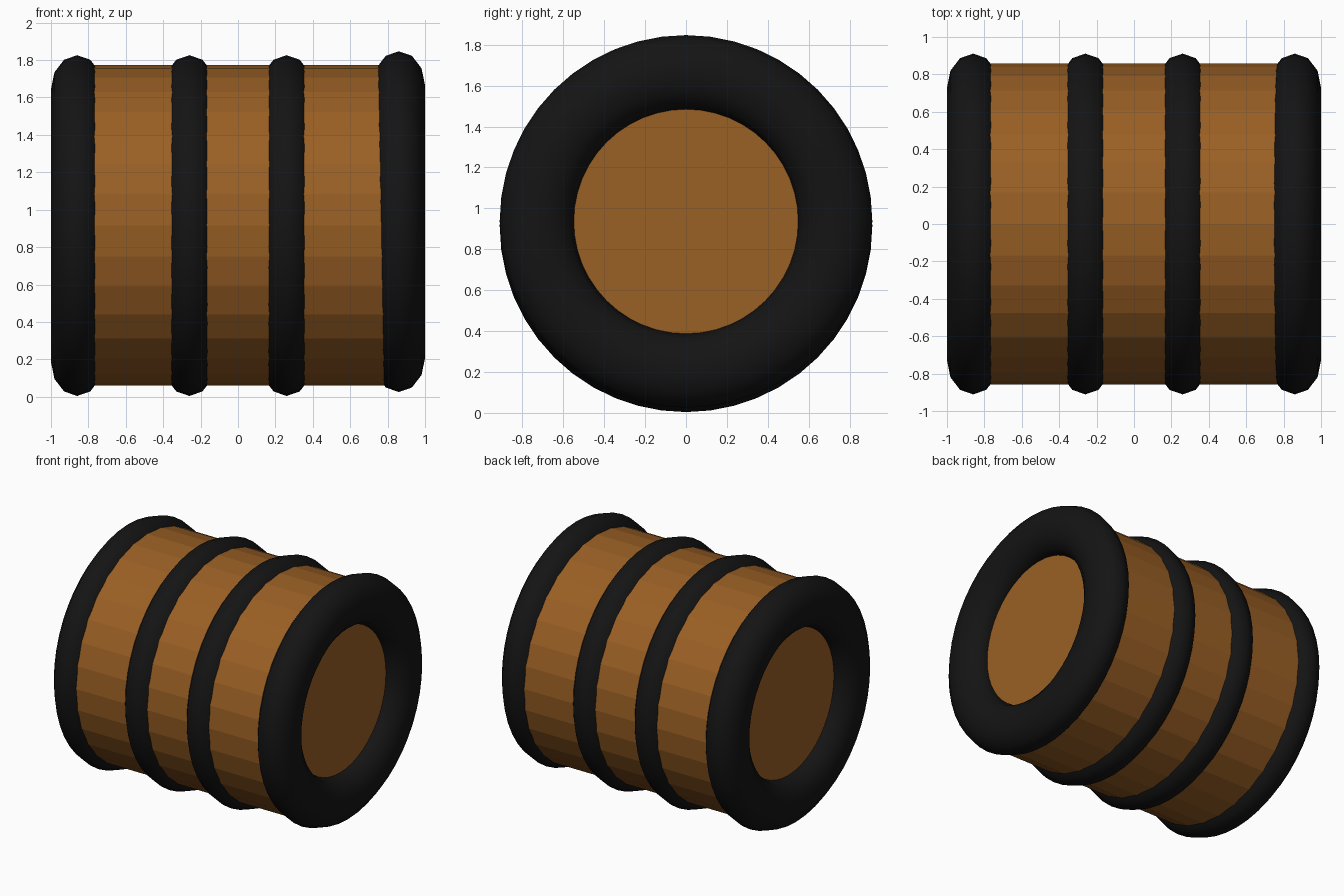
import bpy
from math import pi

if "Cube" in bpy.data.objects:
    bpy.data.objects.remove(bpy.data.objects["Cube"])


def material(name, color):
    m = bpy.data.materials.new(name)
    m.diffuse_color = color
    m.use_nodes = True
    m.node_tree.nodes["Principled BSDF"].inputs["Base Color"].default_value = m.diffuse_color
    return m


wood = material("wood_brown", (0.32, 0.115, 0.018, 1))
rubber = material("rubber_black", (0.007, 0.007, 0.007, 1))

# Barrel body lying along x, flat faceted sides
bpy.ops.mesh.primitive_cylinder_add(vertices=32, radius=0.857, depth=1.73,
                                    location=(0, 0, 0.916), rotation=(0, pi / 2, 0))
body = bpy.context.object
body.name = "barrel_body"
body.data.materials.append(wood)


# Thick hoop, slightly squashed along the barrel axis
def hoop(name, x, z):
    bpy.ops.mesh.primitive_torus_add(major_segments=48, minor_segments=12,
                                     major_radius=0.729, minor_radius=0.182,
                                     location=(x, 0, z), rotation=(0, pi / 2, 0))
    ob = bpy.context.object
    ob.name = name
    ob.scale.z = 0.14 / 0.182
    bpy.ops.object.transform_apply(location=False, rotation=True, scale=True)
    bpy.ops.object.shade_smooth()
    ob.data.materials.append(rubber)


# Four hoops; the right end hoop sits a touch higher
for name, x, z in (("left_end_hoop", -0.86, 0.915),
                   ("left_middle_hoop", -0.26, 0.915),
                   ("right_middle_hoop", 0.26, 0.915),
                   ("right_end_hoop", 0.86, 0.936)):
    hoop(name, x, z)
